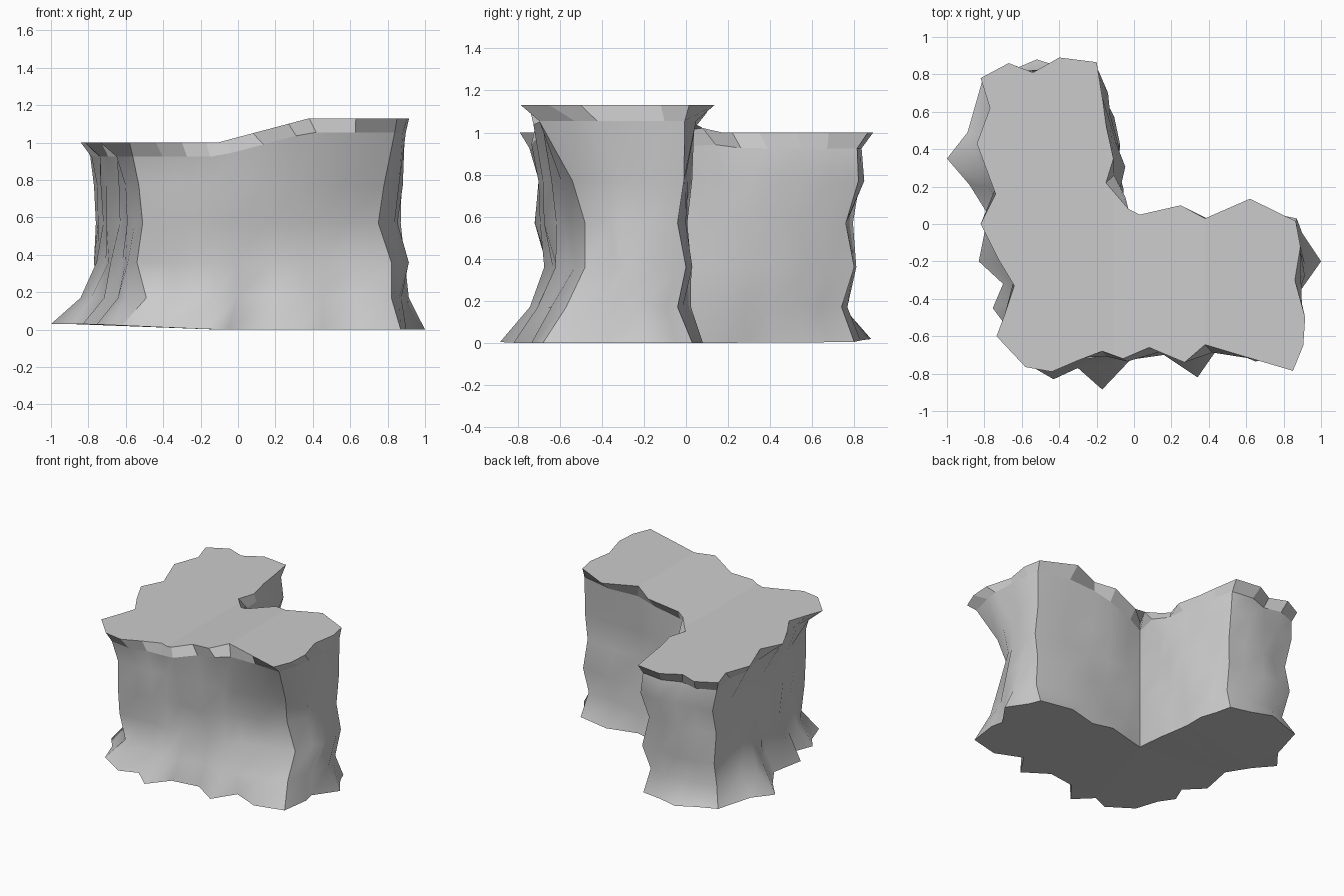
import bpy, bmesh, math
from mathutils import Vector

if "Cube" in bpy.data.objects:
    bpy.data.objects.remove(bpy.data.objects["Cube"])

# Ragged outlines (counter-clockwise), one row per side of the L, starting at the front left corner
base = [
    [(-.62,-.72),(-.43,-.83),(-.30,-.77),(-.17,-.885),(-.05,-.73),(.16,-.70),(.34,-.82),(.45,-.65),(.65,-.735)],
    [(.87,-.68),(.90,-.46),(.88,-.37),(1.0,-.2),(.90,-.05)],
    [(.87,.03),(.62,.08),(.39,.02),(.24,.06),(.05,.01)],
    [(-.07,-.02),(-.09,.18),(-.11,.29),(-.13,.42),(-.13,.57),(-.17,.68)],
    [(-.20,.80),(-.36,.83),(-.52,.88),(-.66,.82)],
    [(-.81,.77),(-.89,.49),(-1.0,.35),(-.88,.21),(-.78,.05),(-.83,-.2),(-.70,-.32),(-.755,-.45),(-.68,-.55)],
]
rim = [
    [(-.58,-.765),(-.44,-.79),(-.30,-.73),(-.17,-.68),(-.06,-.72),(.08,-.66),(.27,-.74),(.38,-.645),(.63,-.72)],
    [(.85,-.785),(.905,-.65),(.915,-.5),(.86,-.3),(.89,-.12)],
    [(.865,.015),(.62,.135),(.38,.03),(.25,.10),(.03,.05)],
    [(-.09,-.04),(-.03,.08),(-.15,.22),(-.11,.35),(-.15,.53),(-.17,.68)],
    [(-.20,.865),(-.40,.89),(-.54,.81),(-.67,.86)],
    [(-.82,.78),(-.77,.62),(-.84,.43),(-.74,.16),(-.82,0),(-.73,-.18),(-.64,-.33),(-.69,-.48),(-.735,-.60)],
]
# Wall corners, each followed upwards through the levels
levels = (.17, .36, .57, .77, .925)
corners = [
    [(-.49,-.66),(-.54,-.66),(-.51,-.72),(-.53,-.69),(-.55,-.69)],
    [(.82,-.57),(.82,-.48),(.75,-.48),(.78,-.54),(.83,-.64)],
    [(.85,-.04),(.87,0),(.86,-.04),(.86,-.01),(.86,-.02)],
    [(-.07,-.02)] * 5,
    [(-.22,.74),(-.19,.80),(-.22,.76),(-.19,.82),(-.21,.78)],
    [(-.75,.70),(-.77,.76),(-.76,.72),(-.77,.78),(-.77,.74)],
]
bulge = (.06, .05, .03, .05, .03, .04)
foot = (.3, .1, .1, .1, .1, .45)      # how far the foot spurs reach up each side


def wall_ring(k):
    """Softly wavy L outline with the same point count as the ragged outlines."""
    pts = []
    for i, side in enumerate(base):
        a, b = (Vector(corners[c % 6][k]) for c in (i, i + 1))
        start, end = Vector(side[0]), Vector(base[(i + 1) % 6][0])
        span = end - start
        d = (b - a).normalized()
        n = Vector((d.y, -d.x))
        for j, q in enumerate(side):
            t = (Vector(q) - start).dot(span) / span.length_squared
            s = math.sin(math.pi * t)
            p = a.lerp(b, t) + n * s * (bulge[i] + .025 * math.sin(1.6 * k + 2.1 * j + 1.7 * i))
            if k == 0 and j > 0:
                p = p.lerp(Vector(q), foot[i])
            pts.append(p)
    return pts


def lift(x):
    return .13 * min(max((x + .11) / .49, 0), 1)


def flat(rows):
    return [Vector(p) for row in rows for p in row]


top = flat(rim)
under = [p.lerp(q, .6) for p, q in zip(top, wall_ring(4))]
rings = [(0, flat(base))] + [(levels[k], wall_ring(k)) for k in range(4)] + [(.925, under), (1.0, top)]

# Cliff walls
bm = bmesh.new()
loops = []
for k, (z, pts) in enumerate(rings):
    loops.append([bm.verts.new((p.x, p.y, z if k else .03 * min(max((-p.x - .1) / .7, 0), 1)))
                  for p in pts])
count = len(top)
lip_start = len(loops) - 2
corner_ids = {sum(len(s) for s in base[:i]) for i in range(6)}
for k in range(len(loops) - 1):
    for i in range(count):
        j = (i + 1) % count
        f = bm.faces.new((loops[k][i], loops[k][j], loops[k + 1][j], loops[k + 1][i]))
        f.smooth = k < lip_start
for e in bm.edges:
    if len(e.link_faces) == 2 and e.calc_face_angle(0) > math.radians(60):
        e.smooth = False
for k in range(lip_start):
    for i in corner_ids:
        bm.edges.get((loops[k][i], loops[k + 1][i])).smooth = False

# Underside and plateau, creased where the ramp starts and ends
bottom = bm.faces.new(loops[0][::-1])
cap = bm.faces.new(loops[-1])
bmesh.ops.triangulate(bm, faces=[bottom, cap])
for x in (-.11, .38):
    faces = [f for f in bm.faces if all(v.co.z > .99 for v in f.verts)]
    edges = {e for f in faces for e in f.edges}
    verts = {v for f in faces for v in f.verts}
    bmesh.ops.bisect_plane(bm, geom=faces + list(edges) + list(verts), dist=1e-5,
                           plane_co=(x, 0, 0), plane_no=(1, 0, 0))
for v in bm.verts:
    if v.co.z > .9:
        v.co.z += lift(v.co.x)
for e in bm.edges:
    if any(not f.smooth for f in e.link_faces):
        e.smooth = False

mesh = bpy.data.meshes.new("cliff_plateau")
bm.to_mesh(mesh)
bm.free()
obj = bpy.data.objects.new("cliff_plateau", mesh)
bpy.context.collection.objects.link(obj)
